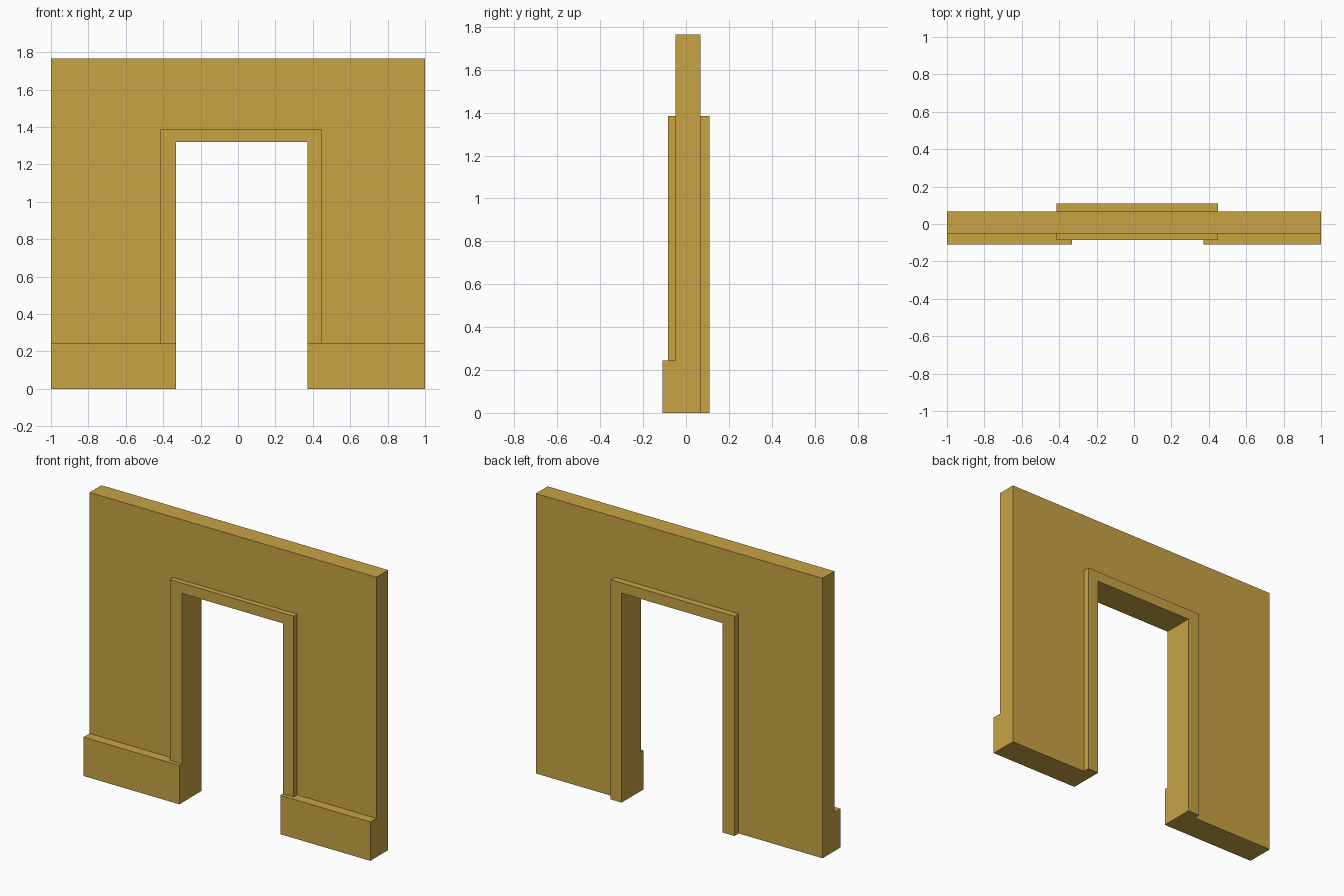
import bpy
import bmesh

if "Cube" in bpy.data.objects:
    bpy.data.objects.remove(bpy.data.objects["Cube"])

ochre = bpy.data.materials.new("ochre_plaster")
ochre.diffuse_color = (0.58, 0.37, 0.06, 1.0)
ochre.use_nodes = True
ochre.node_tree.nodes["Principled BSDF"].inputs["Base Color"].default_value = ochre.diffuse_color


def extrude_profile(name, points, y0, y1):
    """Solid made from an x-z outline, extruded from y0 to y1."""
    bm = bmesh.new()
    face = bm.faces.new([bm.verts.new((x, y0, z)) for x, z in points])
    out = bmesh.ops.extrude_face_region(bm, geom=[face])["geom"]
    moved = [v for v in out if isinstance(v, bmesh.types.BMVert)]
    bmesh.ops.translate(bm, verts=moved, vec=(0, y1 - y0, 0))
    bmesh.ops.recalc_face_normals(bm, faces=bm.faces)
    mesh = bpy.data.meshes.new(name)
    bm.to_mesh(mesh)
    bm.free()
    mesh.materials.append(ochre)
    obj = bpy.data.objects.new(name, mesh)
    bpy.context.collection.objects.link(obj)
    return obj


def portal(outer_l, outer_r, top, base):
    """Upside-down U outline around the doorway."""
    return [(outer_l, base), (outer_l, top), (outer_r, top), (outer_r, base),
            (DOOR_R, base), (DOOR_R, DOOR_TOP), (DOOR_L, DOOR_TOP), (DOOR_L, base)]


DOOR_L, DOOR_R, DOOR_TOP = -0.332, 0.372, 1.32
WALL_FRONT, WALL_BACK = -0.05, 0.068
PLINTH_TOP = 0.245

# Wall with doorway
extrude_profile("wall", portal(-1.0, 1.0, 1.765, 0), WALL_FRONT, WALL_BACK)

# Door casings: the front one stands on the plinths, the back one on the floor
extrude_profile("front_casing", portal(-0.415, 0.448, 1.385, PLINTH_TOP), -0.085, WALL_FRONT)
extrude_profile("back_casing", portal(-0.415, 0.448, 1.385, 0), WALL_BACK, 0.11)

# Plinth blocks along the front base
for side, x0, x1 in (("left", -1.0, DOOR_L), ("right", DOOR_R, 1.0)):
    extrude_profile(side + "_plinth",
                    [(x0, 0), (x0, PLINTH_TOP), (x1, PLINTH_TOP), (x1, 0)],
                    -0.11, WALL_FRONT)
